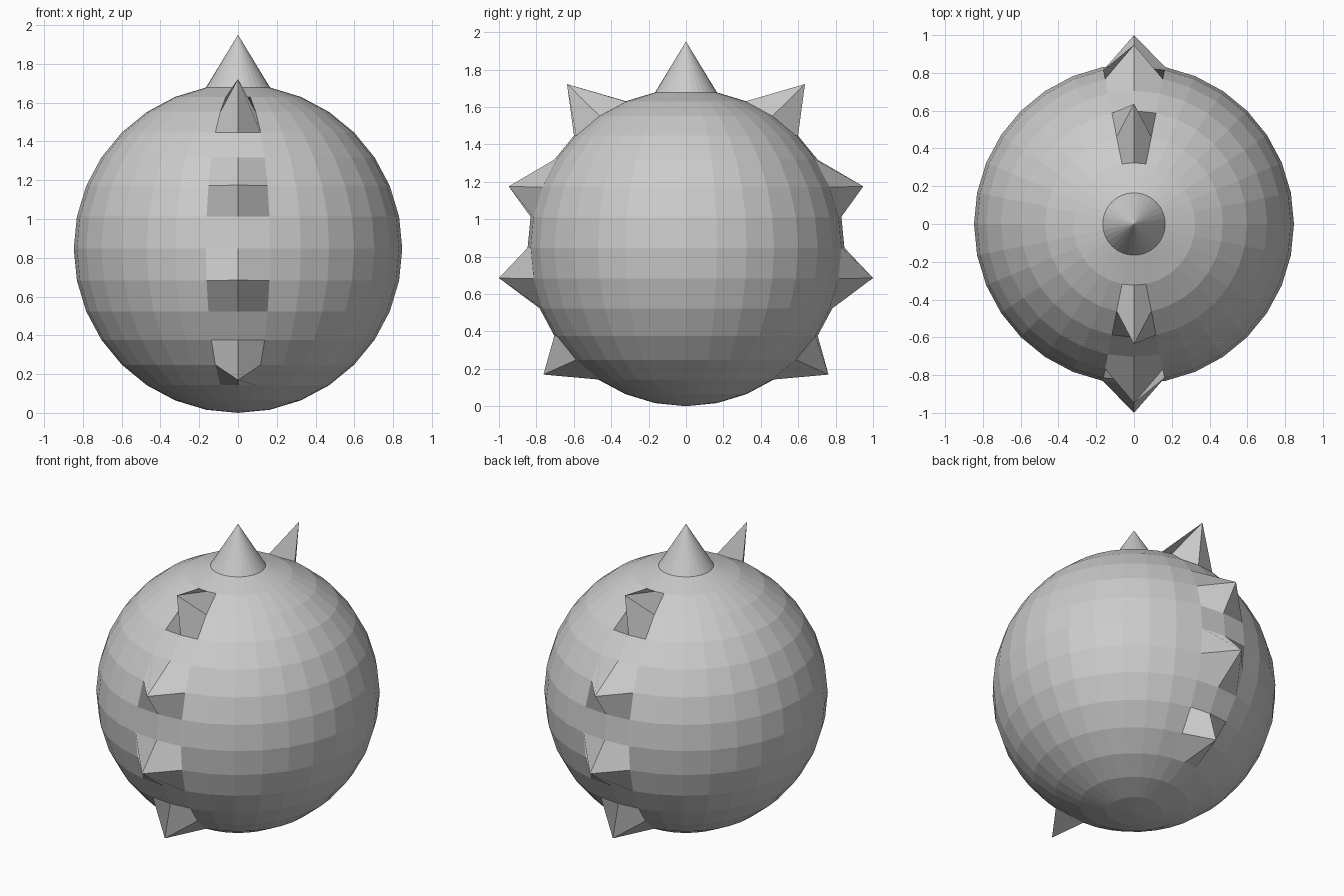
import bpy
import math
from mathutils import Vector

if "Cube" in bpy.data.objects:
    bpy.data.objects.remove(bpy.data.objects["Cube"])

R = 0.847          # ball radius, resting on z = 0
STEP = 180 / 16    # degrees between rings

# Ball body: low-poly UV sphere
bpy.ops.mesh.primitive_uv_sphere_add(segments=32, ring_count=16, radius=R,
                                     location=(0, 0, 0))
ball = bpy.context.object
ball.name = "spiked_ball"
mesh = ball.data
for v in mesh.vertices:
    v.co.z += R


def pull(start, tip):
    """Pull the vertex nearest to start out to tip, forming a spike."""
    v = min(mesh.vertices, key=lambda p: (p.co - Vector(start)).length)
    v.co = tip


# Top cone: the pole raised
pull((0, 0, 2 * R), (0, 0, 1.95))

# Front and back spike rows: (ring number above equator, tip y, tip z)
for ring, y, z in [(5, 0.636, 1.722), (2, 0.948, 1.175),
                   (-1, 1.0, 0.685), (-4, 0.762, 0.169)]:
    a = math.radians(ring * STEP)
    for side in (-1, 1):
        pull((0, side * R * math.cos(a), R + R * math.sin(a)), (0, side * y, z))

mesh.update()
bpy.ops.object.shade_flat()
